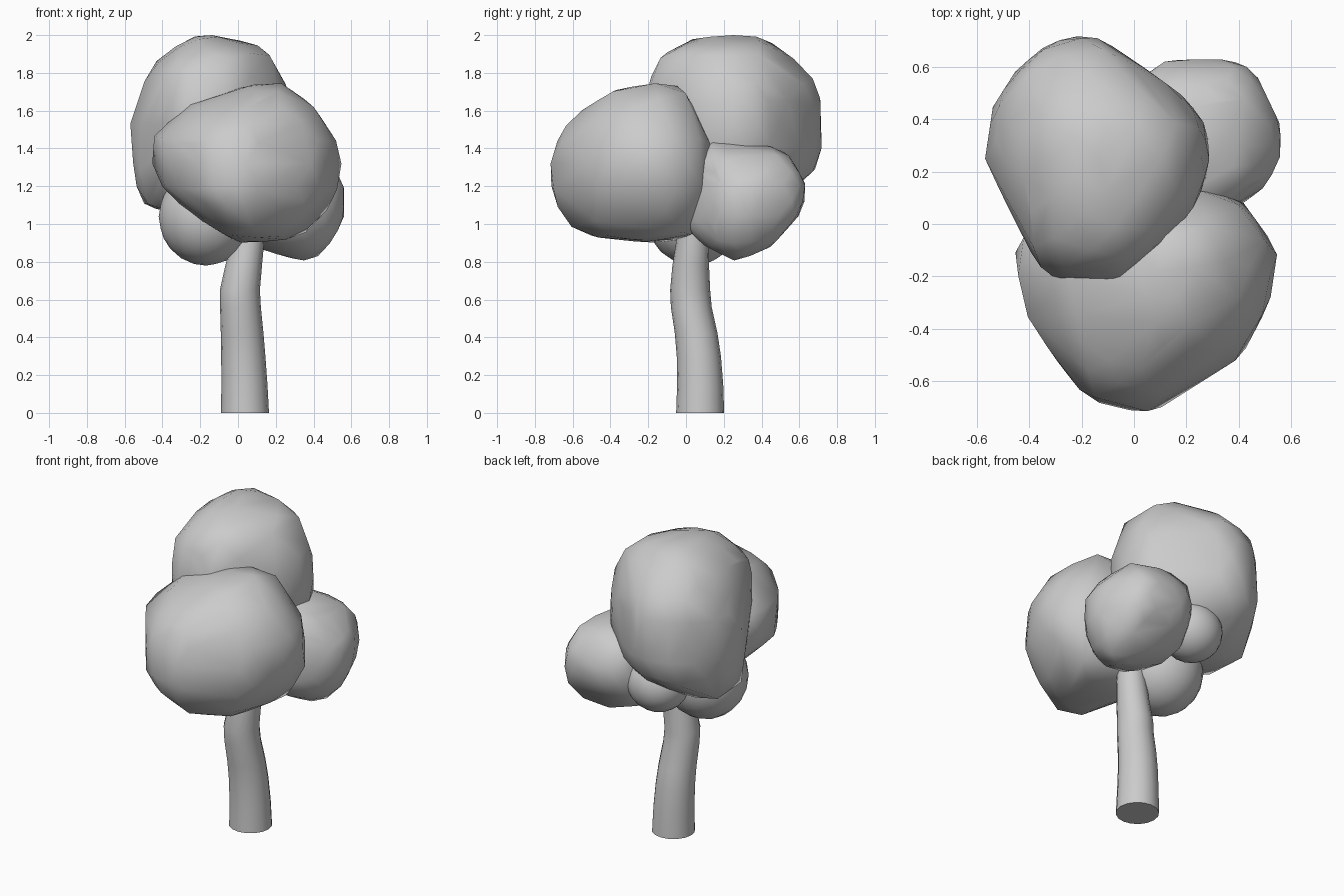
import bpy, bmesh, math
from mathutils import Vector, geometry

if "Cube" in bpy.data.objects:
    bpy.data.objects.remove(bpy.data.objects["Cube"])


def outline_radius(outline, centre, d):
    """Distance from centre to a closed 2D outline along unit direction d."""
    best = 0.0
    for i, p in enumerate(outline):
        a = Vector(p) - centre
        e = Vector(outline[(i + 1) % len(outline)]) - centre - a
        den = d.x * e.y - d.y * e.x
        if abs(den) < 1e-9:
            continue
        t = (a.x * e.y - a.y * e.x) / den
        s = (a.x * d.y - a.y * d.x) / den
        if t > 0 and -1e-4 <= s <= 1.0001:
            best = max(best, t)
    return best


def finish(name, bm):
    bmesh.ops.recalc_face_normals(bm, faces=bm.faces)
    for f in bm.faces:
        f.smooth = len(f.verts) < 5
    me = bpy.data.meshes.new(name)
    bm.to_mesh(me)
    bm.free()
    ob = bpy.data.objects.new(name, me)
    bpy.context.collection.objects.link(ob)
    return ob


def lump(name, centre, front, side, top):
    """Convex foliage lump blended from its front, side and top outlines."""
    c = Vector(centre)
    views = ((front, 0, 2), (side, 1, 2), (top, 0, 1))
    bm = bmesh.new()
    bmesh.ops.create_icosphere(bm, subdivisions=3, radius=1)
    power = 2.4
    for v in bm.verts:
        n = v.co.normalized()
        total = 0.0
        for outline, i, j in views:
            flat = Vector((n[i], n[j]))
            if flat.length > 1e-4:
                r = outline_radius(outline, Vector((c[i], c[j])), flat.normalized())
                total += (flat.length / r) ** power
        v.co = c + n * (2 / total) ** (1 / power)
    # pull each silhouette onto its outline, strongest near the rim
    for step in range(4):
        for outline, i, j in views:
            c2 = Vector((c[i], c[j]))
            pts = [Vector((v.co[i], v.co[j])) for v in bm.verts]
            hull = [pts[k] for k in geometry.convex_hull_2d(pts)]
            for v, p in zip(bm.verts, pts):
                flat = p - c2
                if flat.length < 1e-4:
                    continue
                d = flat.normalized()
                now = outline_radius(hull, c2, d)
                if now < 1e-4:
                    continue
                ratio = outline_radius(outline, c2, d) / now
                flat *= 1 + (ratio - 1) * min(1, flat.length / now) ** 2
                v.co[i], v.co[j] = c2 + flat
    # wrap the points in a convex skin
    points = [v.co.copy() for v in bm.verts]
    bm.clear()
    for p in points:
        bm.verts.new(p)
    bmesh.ops.convex_hull(bm, input=bm.verts[:])
    bmesh.ops.delete(bm, geom=[v for v in bm.verts if not v.link_faces], context='VERTS')
    return finish(name, bm)


def small_lump(name, centre, radii):
    bm = bmesh.new()
    bmesh.ops.create_icosphere(bm, subdivisions=3, radius=1)
    bmesh.ops.scale(bm, vec=radii, verts=bm.verts)
    bmesh.ops.translate(bm, vec=centre, verts=bm.verts)
    return finish(name, bm)


# crown: tall lump at back left
lump("crown_top", (-0.14, 0.25, 1.53),
     [(-0.19, 2.0), (0.14, 1.93), (0.26, 1.71), (0.29, 1.45), (0.2, 1.2), (0, 1.07),
      (-0.25, 1.04), (-0.43, 1.07), (-0.52, 1.13), (-0.55, 1.25), (-0.57, 1.53),
      (-0.47, 1.83), (-0.32, 1.94)],
     [(0.07, 1.99), (0.25, 2.0), (0.4, 1.99), (0.52, 1.92), (0.61, 1.84), (0.71, 1.72),
      (0.72, 1.4), (0.7, 1.31), (0.63, 1.23), (0.4, 1.07), (0.1, 1.05), (-0.1, 1.2),
      (-0.23, 1.5), (-0.2, 1.75), (-0.15, 1.87), (-0.05, 1.95)],
     [(-0.23, 0.72), (-0.13, 0.71), (-0.05, 0.66), (0.08, 0.57), (0.2, 0.48), (0.28, 0.37),
      (0.29, 0.22), (0.24, 0.08), (0.14, -0.05), (-0.06, -0.22), (-0.32, -0.22), (-0.4, -0.1),
      (-0.5, 0.1), (-0.57, 0.25), (-0.54, 0.45), (-0.45, 0.59), (-0.33, 0.69)])

# crown: big front lump
lump("crown_front", (0.05, -0.28, 1.32),
     [(-0.46, 1.45), (-0.38, 1.53), (-0.26, 1.63), (-0.1, 1.68), (0.06, 1.74), (0.23, 1.75),
      (0.4, 1.62), (0.5, 1.47), (0.55, 1.38), (0.53, 1.2), (0.47, 1.08), (0.32, 0.92),
      (0, 0.9), (-0.2, 1.02), (-0.38, 1.17), (-0.44, 1.25)],
     [(-0.72, 1.15), (-0.71, 1.4), (-0.62, 1.54), (-0.53, 1.62), (-0.37, 1.71), (-0.22, 1.74),
      (-0.1, 1.75), (-0.02, 1.72), (0.05, 1.6), (0.14, 1.45), (0.16, 1.25), (0.09, 1.0),
      (0.0, 0.92), (-0.2, 0.9), (-0.48, 0.93), (-0.6, 0.98)],
     [(-0.46, -0.12), (-0.41, -0.35), (-0.3, -0.52), (-0.18, -0.67), (-0.05, -0.71),
      (0.08, -0.72), (0.2, -0.63), (0.41, -0.51), (0.52, -0.3), (0.55, -0.1), (0.42, 0.08),
      (0.3, 0.13), (0.0, 0.16), (-0.35, 0.08)])

# crown: lump at back right
lump("crown_back_right", (0.28, 0.3, 1.12),
     [(0.56, 1.02), (0.56, 1.22), (0.43, 1.37), (0.2, 1.44), (0.03, 1.36), (-0.05, 1.1),
      (0.02, 0.92), (0.14, 0.86), (0.36, 0.8), (0.46, 0.85)],
     [(-0.03, 0.99), (0.1, 0.88), (0.27, 0.8), (0.45, 0.88), (0.62, 1.07), (0.63, 1.22),
      (0.54, 1.37), (0.45, 1.41), (0.14, 1.44), (0.0, 1.3)],
     [(-0.01, 0.53), (0.07, 0.59), (0.13, 0.63), (0.36, 0.63), (0.46, 0.59), (0.56, 0.38),
      (0.56, 0.26), (0.51, 0.15), (0.42, 0.08), (0.3, 0.0), (0.1, -0.01), (-0.05, 0.25)])

# crown: lower left and small back lumps
small_lump("crown_lower_left", (-0.17, 0.04, 1.04), (0.25, 0.25, 0.26))
small_lump("crown_back_small", (-0.09, 0.41, 1.12), (0.19, 0.18, 0.18))

# trunk: bent, tapering tube (x, y, z, radius)
rings = [(0.037, 0.075, 0, 0.127), (0.034, 0.075, 0.15, 0.122), (0.028, 0.068, 0.3, 0.117),
         (0.022, 0.054, 0.42, 0.113), (0.013, 0.028, 0.56, 0.108), (0.01, 0.022, 0.65, 0.106),
         (0.03, 0.025, 0.78, 0.097), (0.05, 0.035, 0.9, 0.088), (0.06, 0.045, 1.2, 0.07)]
sides = 16
bm = bmesh.new()
loops = [[bm.verts.new((x + r * math.cos(2 * math.pi * i / sides),
                        y + r * math.sin(2 * math.pi * i / sides), z)) for i in range(sides)]
         for x, y, z, r in rings]
for a, b in zip(loops, loops[1:]):
    for i in range(sides):
        j = (i + 1) % sides
        bm.faces.new((a[i], a[j], b[j], b[i]))
bm.faces.new(loops[0])
bm.faces.new(loops[-1])
for e in bm.edges:
    e.smooth = not any(len(f.verts) > 4 for f in e.link_faces)
finish("trunk", bm)
